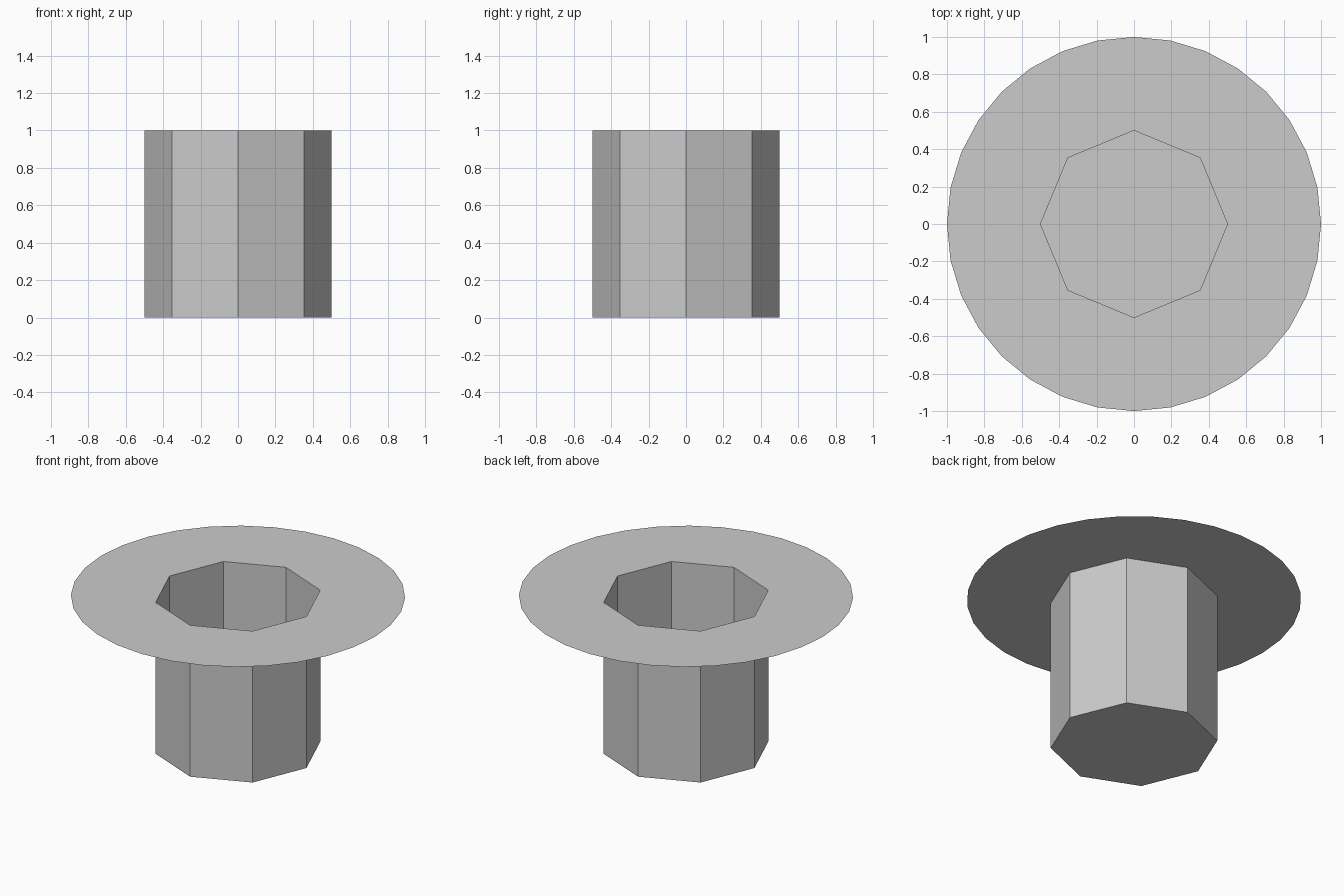
import bpy
import bmesh
from mathutils import Matrix

CUP_SIDES, CUP_RADIUS, HEIGHT = 8, 0.5, 1.0
BRIM_SIDES, BRIM_RADIUS = 32, 1.0

cube = bpy.data.objects.get("Cube")
if cube:
    bpy.data.objects.remove(cube, do_unlink=True)

grey = bpy.data.materials.new("plain_grey")
grey.use_nodes = True
colour = (0.6, 0.6, 0.6, 1.0)
grey.diffuse_color = colour
grey.node_tree.nodes["Principled BSDF"].inputs["Base Color"].default_value = colour


def add_part(name, bm):
    mesh = bpy.data.meshes.new(name)
    bm.to_mesh(mesh)
    bm.free()
    mesh.materials.append(grey)
    part = bpy.data.objects.new(name, mesh)
    bpy.context.collection.objects.link(part)
    return part


def ring(bm, sides, radius, z, filled=False):
    return bmesh.ops.create_circle(bm, segments=sides, radius=radius, cap_ends=filled,
                                   matrix=Matrix.Translation((0, 0, z)))["verts"]


# Eight-sided cup: closed floor, thin walls, open top
bm = bmesh.new()
ring(bm, CUP_SIDES, CUP_RADIUS, 0, filled=True)
walls = bmesh.ops.extrude_edge_only(bm, edges=bm.edges[:])["geom"]
top = [v for v in walls if isinstance(v, bmesh.types.BMVert)]
bmesh.ops.translate(bm, verts=top, vec=(0, 0, HEIGHT))
bmesh.ops.recalc_face_normals(bm, faces=bm.faces[:])
if min(bm.faces, key=lambda f: f.calc_center_median().z).normal.z > 0:
    bmesh.ops.reverse_faces(bm, faces=bm.faces[:])
add_part("cup", bm)

# Flat round brim with an opening that matches the cup
bm = bmesh.new()
ring(bm, BRIM_SIDES, BRIM_RADIUS, HEIGHT)
ring(bm, CUP_SIDES, CUP_RADIUS, HEIGHT)
bmesh.ops.triangle_fill(bm, edges=bm.edges[:], use_beauty=True, normal=(0, 0, 1))
for face in bm.faces:
    face.normal_update()
    if face.normal.z < 0:
        face.normal_flip()
add_part("brim", bm)
